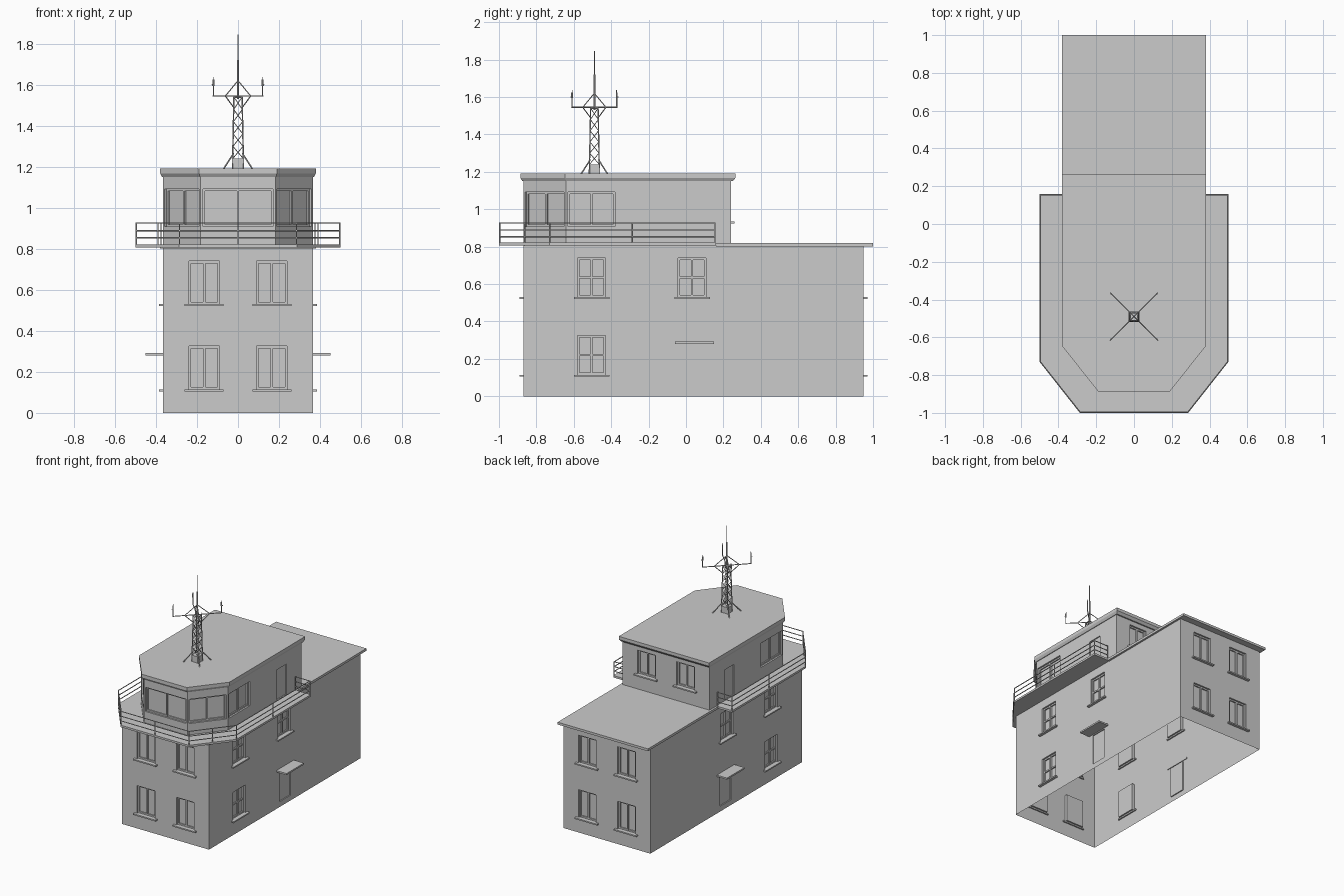
import bpy, bmesh
from mathutils import Vector as V

if "Cube" in bpy.data.objects:
    bpy.data.objects.remove(bpy.data.objects["Cube"])

parts = {}

def part(name):
    return parts.setdefault(name, bmesh.new())

def hexa(bm, pts):
    # box from 4 bottom + 4 top points
    v = [bm.verts.new(p) for p in pts]
    for f in ((3, 2, 1, 0), (4, 5, 6, 7), (0, 1, 5, 4), (1, 2, 6, 5), (2, 3, 7, 6), (3, 0, 4, 7)):
        bm.faces.new([v[i] for i in f])

def box(name, x0, x1, y0, y1, z0, z1):
    hexa(part(name), [(x, y, z) for z in (z0, z1) for x, y in ((x0, y0), (x1, y0), (x1, y1), (x0, y1))])

def bar(name, a, b, r, sides=6):
    # round bar between two points
    a, b = V(a), V(b)
    d = b - a
    m = d.to_track_quat('Z', 'Y').to_matrix().to_4x4()
    m.translation = (a + b) / 2
    bmesh.ops.create_cone(part(name), cap_ends=True, segments=sides, radius1=r, radius2=r,
                          depth=d.length, matrix=m)

def prism(name, levels):
    # stacked outlines with caps; levels = [(z, [(x, y)...])]
    bm = part(name)
    rings = [[bm.verts.new((x, y, z)) for x, y in o] for z, o in levels]
    n = len(rings[0])
    for a, b in zip(rings, rings[1:]):
        for i in range(n):
            j = (i + 1) % n
            bm.faces.new((a[i], a[j], b[j], b[i]))
    bm.faces.new(rings[0][::-1])
    bm.faces.new(rings[-1])

def outline(w, wf, yf, yc, yb):
    # chamfered-front plan shape, counter-clockwise
    return [(-wf, yf), (wf, yf), (w, yc), (w, yb), (-w, yb), (-w, yc)]

def wall(name, p, q, z0, z1, openings):
    # wall sheet from p to q with recessed openings (u0, u1, v0, v1, kind)
    bm = part(name)
    p, q = V((*p, 0)), V((*q, 0))
    L = (q - p).length
    d = (q - p) / L
    n = V((d.y, -d.x, 0))
    at = lambda u, v, o=0: p + d * u + n * o + V((0, 0, v))
    quad = lambda *pts: bm.faces.new([bm.verts.new(c) for c in pts])

    def block(nm, u0, u1, v0, v1, o0, o1):
        hexa(part(nm), [at(u, v, o) for v in (v0, v1)
                        for u, o in ((u0, o1), (u1, o1), (u1, o0), (u0, o0))])
    us = sorted({0, L, *[u for o in openings for u in o[:2]]})
    vs = sorted({z0, z1, *[v for o in openings for v in o[2:4]]})
    for a, b in zip(us, us[1:]):
        for c, e in zip(vs, vs[1:]):
            mu, mv = (a + b) / 2, (c + e) / 2
            if not any(o[0] < mu < o[1] and o[2] < mv < o[3] for o in openings):
                quad(at(a, c), at(b, c), at(b, e), at(a, e))
    for a, b, c, e, kind in openings:
        r = -.008 if kind == 'door' else -.022
        ring = [(a, c), (b, c), (b, e), (a, e)]
        for (ua, va), (ub, vb) in zip(ring, ring[1:] + ring[:1]):
            quad(at(ua, va), at(ub, vb), at(ub, vb, r), at(ua, va, r))
        quad(*[at(u, v, r) for u, v in ring])
        if kind == 'door':
            continue
        # casement frame, mullion, transom and sill
        t, m, h = .011, (a + b) / 2, (c + e) / 2
        F = 'window_frames'
        for u in (a, m - t / 2, b - t):
            block(F, u, u + t, c, e, r, r + .01)
        for v in (c, e - t):
            block(F, a, b, v, v + t, r, r + .009)
        if kind == 'cross':
            block(F, a, b, h - t / 2, h + t / 2, r, r + .009)
        if kind != 'cab':
            block('window_sills', a - .02, b + .02, c - .01, c, -.01, .02)

# --- main building: open-bottomed shell with windows and side doors ---
W, YF, YB, H = .365, -.87, .95, .805
rows = ((.115, .325), (.53, .74))
ends = [(W + c - .075, W + c + .075, a, b, 'plain') for c in (-.165, .165) for a, b in rows]
sides = [(-.58, -.43, *rows[0], 'cross'), (-.58, -.43, *rows[1], 'cross'),
         (-.042, .107, *rows[1], 'cross'), (-.02, .11, .04, .273, 'door')]

def right(ops, y0):
    return [(a - y0, b - y0, *r) for a, b, *r in ops]

def left(ops, y1):
    return [(y1 - b, y1 - a, *r) for a, b, *r in ops]

wall('building_walls', (-W, YF), (W, YF), 0, H, ends)
wall('building_walls', (W, YF), (W, YB), 0, H, right(sides, YF))
wall('building_walls', (W, YB), (-W, YB), 0, H, ends)
wall('building_walls', (-W, YB), (-W, YF), 0, H, left(sides, YB))

# --- flat rear roof and door canopies ---
box('rear_roof', -.38, .38, .16, 1.0, .802, .82)
for s in (-1, 1):
    box('door_canopies', min(s * .36, s * .45), max(s * .36, s * .45), -.06, .15, .28, .292)

# --- control cabin ---
YC, YR, Z0, Z1 = -.642, .24, .82, 1.152
CF = .183
cham = (V((W, YC)) - V((CF, YF))).length
cw = (.908, 1.092, 'cab')
cab_side = [(YC + .012, -.38, *cw), (-.055, .06, .825, 1.056, 'door')]
cab_back = [(W + c - .075, W + c + .075, .935, 1.115, 'plain') for c in (-.165, .165)]
wall('cabin_walls', (-CF, YF), (CF, YF), Z0, Z1, [(.012, 2 * CF - .012, *cw)])
wall('cabin_walls', (CF, YF), (W, YC), Z0, Z1, [(.012, cham - .012, *cw)])
wall('cabin_walls', (W, YC), (W, YR), Z0, Z1, right(cab_side, YC))
wall('cabin_walls', (W, YR), (-W, YR), Z0, Z1, cab_back)
wall('cabin_walls', (-W, YR), (-W, YC), Z0, Z1, left(cab_side, YR))
wall('cabin_walls', (-W, YC), (-CF, YF), Z0, Z1, [(.012, cham - .012, *cw)])
small, big = outline(.37, .185, -.875, -.643, .25), outline(.38, .19, -.886, -.647, .265)
prism('cabin_roof', [(1.15, small), (1.168, big), (1.192, big)])

# --- balcony slab and railing ---
deck = outline(.5, .287, -1.0, -.73, .16)
prism('balcony', [(.807, deck), (.822, deck)])
rail = [V(p) for p in ((.375, .155), (.496, .155), (.496, -.729), (.285, -.996),
                       (-.285, -.996), (-.496, -.729), (-.496, .155), (-.375, .155))]
for i, (a, b) in enumerate(zip(rail, rail[1:])):
    for z in (.853, .889, .926):
        bar('railing', (*a, z), (*b, z), .0035)
    posts = [a] if i in (0, 6) else [a, (a + b) / 2]
    for c in posts + ([b] if i == 6 else []):
        bar('railing', (*c, .815), (*c, .928), .0035)

# --- lattice mast ---
MY, zb, zt = -.49, 1.19, 1.54
corners = [(-1, -1), (1, -1), (1, 1), (-1, 1)]

def mp(c, r, z):
    return (c[0] * r, MY + c[1] * r, z)

def half(z):
    return .027 - .007 * (z - zb) / (zt - zb)

box('mast_base', -.028, .028, MY - .028, MY + .028, 1.19, 1.24)
levels = [1.24 + i * .06 for i in range(6)]
for c, e in zip(corners, corners[1:] + corners[:1]):
    bar('mast_lattice', mp(c, half(zb), zb), mp(c, half(zt), zt), .0035)
    for a, b in zip(levels, levels[1:]):
        bar('mast_lattice', mp(c, half(a), a), mp(e, half(b), b), .002, 4)
        bar('mast_lattice', mp(e, half(a), a), mp(c, half(b), b), .002, 4)
    bar('mast_lattice', mp(c, half(zt), zt), mp(e, half(zt), zt), .0035)
    # foot stays, diagonal arms, braces and small antennas
    bar('mast_stays', mp(c, .07, zb), mp(c, .022, 1.265), .004)
    bar('antenna_arms', mp(c, 0, 1.545), mp(c, .122, 1.545), .0035)
    bar('antenna_arms', mp(c, .062, 1.545), (0, MY, 1.62), .003)
    bar('antenna_arms', mp(c, .062, 1.545), mp(c, .021, 1.49), .003)
    bar('antennas', mp(c, .12, 1.545), mp(c, .12, 1.605), .003)
    bar('antennas', mp(c, .12, 1.6), mp(c, .127, 1.6), .003)
    bar('antennas', mp(c, .12, 1.625), mp(c, .12, 1.595), .005)
    bar('antennas', mp(c, .118, 1.6), mp(c, .118, 1.637), .002)
bar('top_aerial', (0, MY, 1.53), (0, MY, 1.72), .005, 8)
bar('top_aerial', (0, MY, 1.72), (0, MY, 1.845), .003, 8)

# --- turn every part into an object ---
for name, bm in parts.items():
    bmesh.ops.remove_doubles(bm, verts=bm.verts, dist=1e-5)
    me = bpy.data.meshes.new(name)
    bm.to_mesh(me)
    bm.free()
    bpy.context.collection.objects.link(bpy.data.objects.new(name, me))
